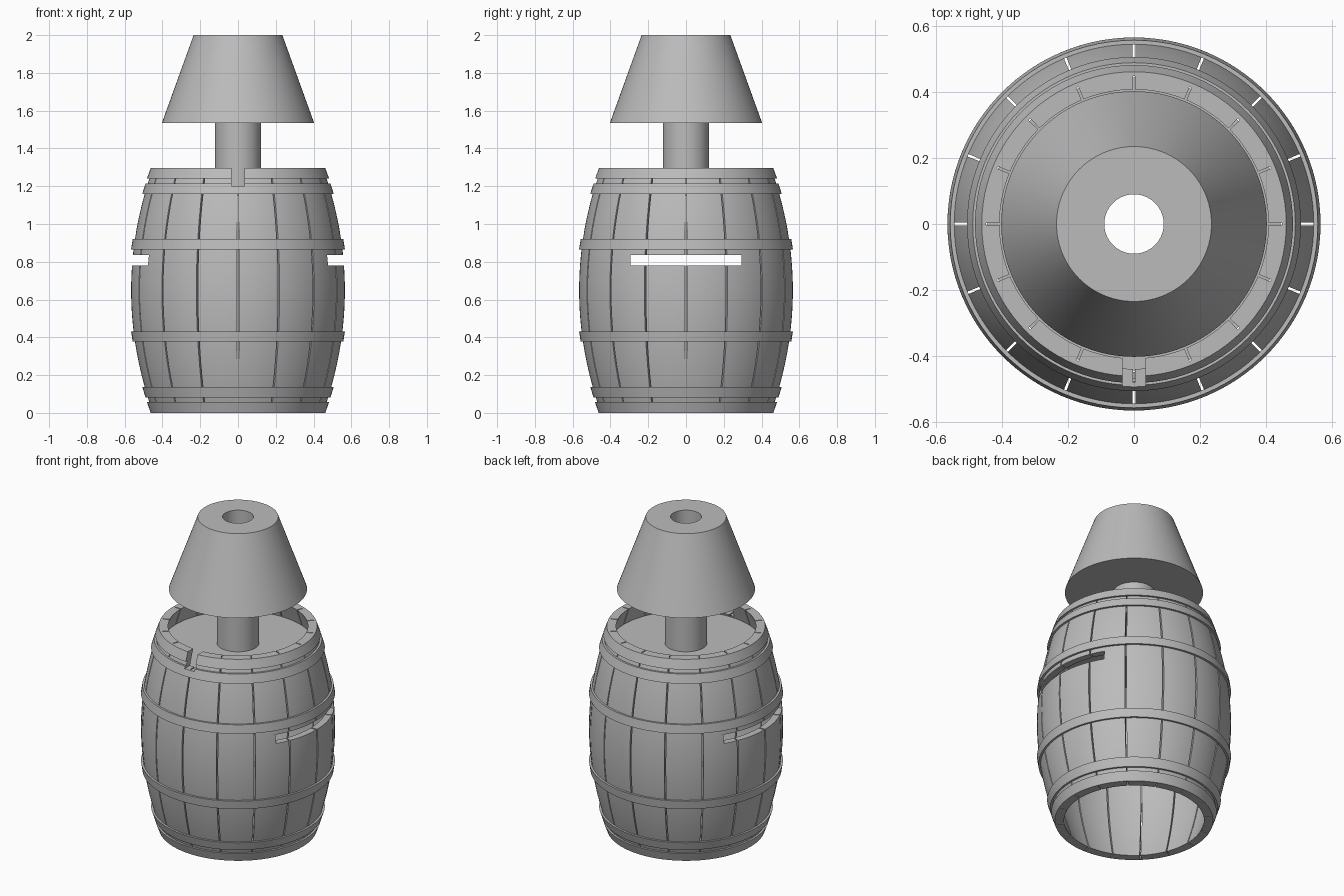
import bpy, bmesh, math
from mathutils import Matrix, Vector

cube = bpy.data.objects.get("Cube")
if cube:
    bpy.data.objects.remove(cube, do_unlink=True)

HEIGHT = 1.297
MID = HEIGHT / 2
STAVES = 16
WALL = 0.042

grey = bpy.data.materials.new("plain_grey")
grey.use_nodes = True
COLOUR = (0.5, 0.5, 0.5, 1)
grey.diffuse_color = COLOUR
grey.node_tree.nodes["Principled BSDF"].inputs["Base Color"].default_value = COLOUR


def belly(z):
    """Outer barrel radius at height z."""
    return 0.566 - 0.276 * (z - MID) ** 2


def sweep(bm, profile, start=0.0, end=math.tau, steps=96):
    """Sweep a closed (radius, z) profile around z, capping partial turns."""
    full = end - start > math.tau - 1e-6
    rings = []
    for i in range(steps if full else steps + 1):
        a = start + (end - start) * i / steps
        rings.append([bm.verts.new((r * math.cos(a), r * math.sin(a), z))
                      for r, z in profile])
    n = len(profile)
    pairs = list(zip(rings, rings[1:]))
    if full:
        pairs.append((rings[-1], rings[0]))
    for a, b in pairs:
        for j in range(n):
            k = (j + 1) % n
            bm.faces.new((a[j], b[j], b[k], a[k]))
    if not full:
        bm.faces.new(rings[0])
        bm.faces.new(rings[-1])


def finish(name, bm):
    bmesh.ops.recalc_face_normals(bm, faces=bm.faces)
    mesh = bpy.data.meshes.new(name)
    bm.to_mesh(mesh)
    bm.free()
    mesh.materials.append(grey)
    ob = bpy.data.objects.new(name, mesh)
    bpy.context.collection.objects.link(ob)
    return ob


def activate(ob):
    bpy.ops.object.select_all(action='DESELECT')
    ob.select_set(True)
    bpy.context.view_layer.objects.active = ob


def smooth(ob):
    activate(ob)
    bpy.ops.object.shade_smooth_by_angle(angle=math.radians(30))


def lathe(name, profile):
    bm = bmesh.new()
    sweep(bm, profile)
    return finish(name, bm)


def box(name, low, high):
    bm = bmesh.new()
    low, high = Vector(low), Vector(high)
    size = Matrix.Diagonal((*(high - low), 1))
    bmesh.ops.create_cube(bm, size=1, matrix=Matrix.Translation((low + high) / 2) @ size)
    ob = finish(name, bm)
    ob.hide_render = True
    return ob


def cut(ob, cutter):
    activate(ob)
    mod = ob.modifiers.new("cut", 'BOOLEAN')
    mod.operation = 'DIFFERENCE'
    mod.solver = 'EXACT'
    mod.object = cutter
    bpy.ops.object.modifier_apply(modifier=mod.name)


# Bulging staves with narrow gaps between them
levels = [HEIGHT * i / 20 for i in range(21)]
wall = [(belly(z), z) for z in levels]
wall += [(belly(z) - WALL, z) for z in reversed(levels)]
bm = bmesh.new()
for i in range(STAVES):
    a = math.tau * i / STAVES
    sweep(bm, wall, a + 0.0075, a + math.tau / STAVES - 0.0075, 8)
staves = finish("barrel_staves", bm)

# Hoops, mirrored about the belly
hoops = []
for name, low, high in (("end", 1.24, HEIGHT), ("quarter", 1.16, 1.215), ("belly", 0.865, 0.92)):
    section = [(belly(low) - 0.001, low), (belly(low) + 0.013, low),
               (belly(high) + 0.012, high), (belly(high) - 0.001, high)]
    hoops.append(lathe("upper_%s_hoop" % name, section))
    lathe("lower_%s_hoop" % name, [(r, HEIGHT - z) for r, z in section])

# Hand slots through both sides and a cable notch in the front rim
slot = box("slot_cutter", (-0.7, -0.295, 0.78), (0.7, 0.295, 0.835))
notch = box("notch_cutter", (-0.035, -0.6, 1.2), (0.035, -0.38, 1.4))
cut(staves, slot)
for part in [staves] + hoops[:2]:
    cut(part, notch)
for cutter in (slot, notch):
    bpy.data.objects.remove(cutter, do_unlink=True)

# Recessed lid, lamp column and shade, all with a central bore
BORE = 0.09
lathe("barrel_lid", [(BORE, 1.15), (0.445, 1.15), (0.445, 1.187), (BORE, 1.187)])
lathe("lamp_column", [(BORE, 1.187), (0.123, 1.187), (0.123, 1.535), (BORE, 1.535)])
lathe("lamp_shade", [(BORE, 1.535), (0.403, 1.535), (0.235, 2.0), (BORE, 2.0)])

for ob in list(bpy.context.collection.objects):
    if ob.type == 'MESH' and grey.name in ob.data.materials:
        smooth(ob)
